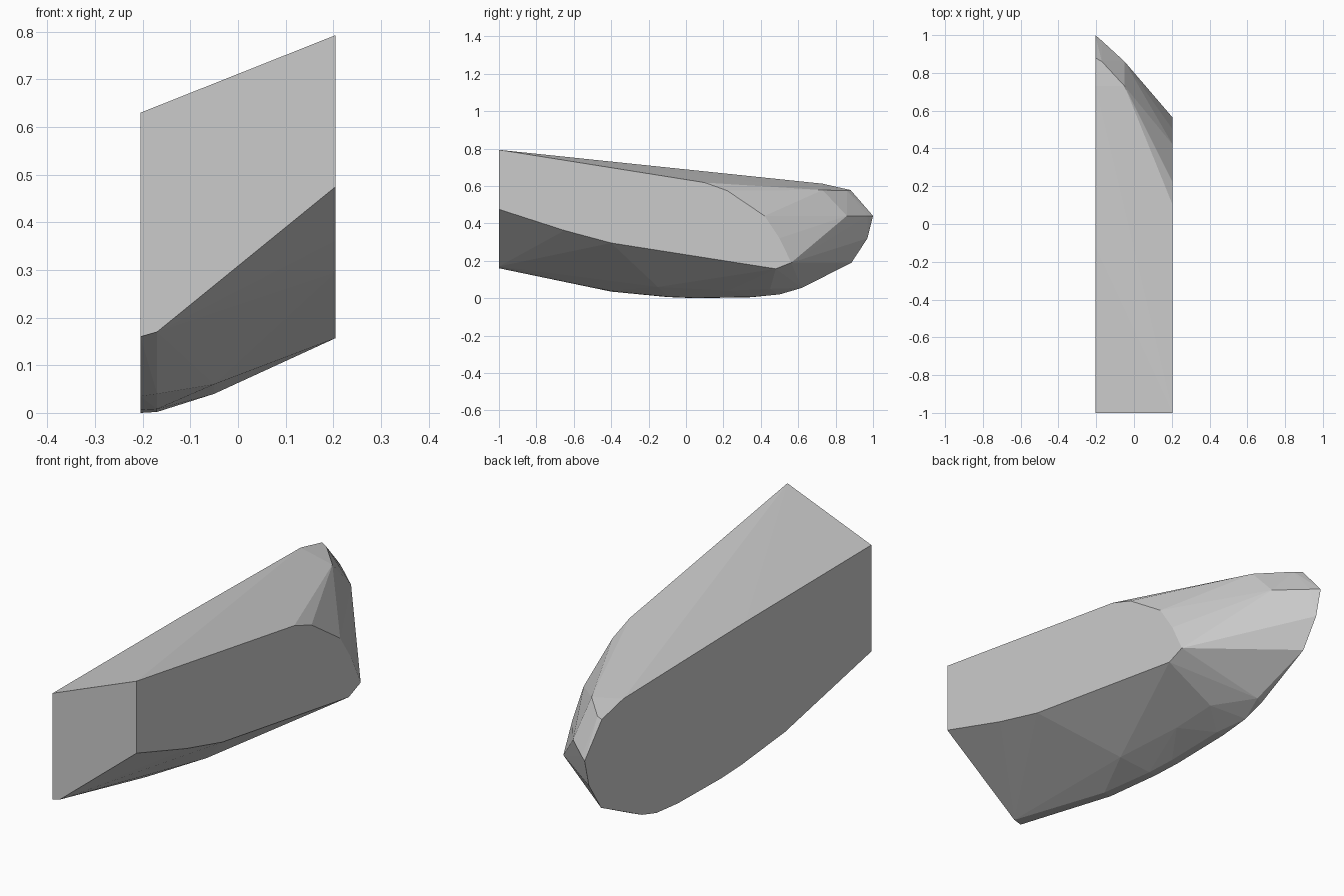
import bpy
import bmesh

if "Cube" in bpy.data.objects:
    bpy.data.objects.remove(bpy.data.objects["Cube"])

W = 0.205  # half width

# Cross-sections of the convex shard: x position -> (y, z) corner points
SECTIONS = {
    # large flat face
    -W: [(-1, 0.63), (-0.12, 0.626), (0.73, 0.612), (0.88, 0.578), (1, 0.44),
         (0.97, 0.32), (0.885, 0.19), (0.6, 0.05), (0.5, 0.02), (0.35, 0.005),
         (0.05, 0), (-0.1, 0.006), (-0.4, 0.035), (-1, 0.16)],
    # narrow bevel beside the large face
    -0.17: [(0.86, 0.575), (0.97, 0.44), (0.62, 0.055), (0.35, 0.007),
            (0.05, 0.002), (-0.1, 0.008), (-0.4, 0.04), (-1, 0.17)],
    # middle ridge points
    -0.05: [(0.73, 0.578), (0.86, 0.44), (0.45, 0.05), (0.225, 0.04), (-0.15, 0.06)],
    # small flat face
    W: [(-1, 0.793), (0.1, 0.618), (0.22, 0.575), (0.42, 0.44), (0.5, 0.32),
        (0.563, 0.19), (0.48, 0.157), (-0.4, 0.295), (-0.65, 0.362), (-1, 0.475)],
}

# Shard body: hull around the sections
bm = bmesh.new()
for x, points in SECTIONS.items():
    for y, z in points:
        bm.verts.new((x, y, z))
hull = bmesh.ops.convex_hull(bm, input=bm.verts[:])
unused = {g for g in hull["geom_interior"] + hull["geom_unused"]
          if isinstance(g, bmesh.types.BMVert)}
bmesh.ops.delete(bm, geom=list(unused), context='VERTS')
bmesh.ops.dissolve_limit(bm, angle_limit=0.01, verts=bm.verts[:], edges=bm.edges[:])
bmesh.ops.recalc_face_normals(bm, faces=bm.faces[:])

mesh = bpy.data.meshes.new("shard")
bm.to_mesh(mesh)
bm.free()

# Plain stone colour
stone = bpy.data.materials.new("grey_stone")
stone.diffuse_color = (0.6, 0.6, 0.6, 1)
stone.use_nodes = True
stone.node_tree.nodes["Principled BSDF"].inputs["Base Color"].default_value = stone.diffuse_color
mesh.materials.append(stone)

shard = bpy.data.objects.new("shard", mesh)
bpy.context.collection.objects.link(shard)
